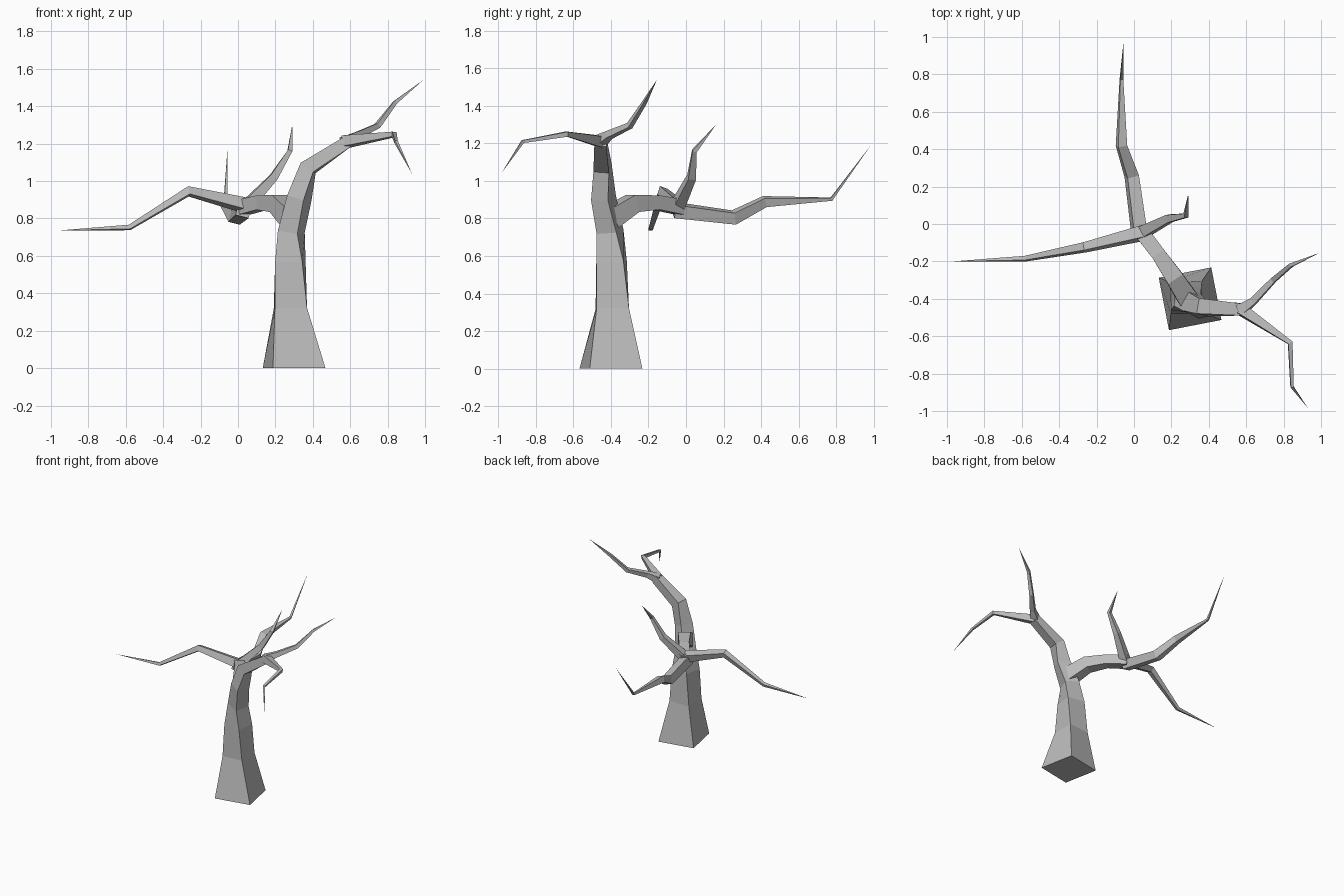
import bpy, bmesh, math
from mathutils import Vector, Matrix

cube = bpy.data.objects.get("Cube")
if cube:
    bpy.data.objects.remove(cube, do_unlink=True)

# Single grey bark colour
bark = bpy.data.materials.new("grey bark")
bark.use_nodes = True
GREY = (0.5, 0.5, 0.5, 1)
bark.diffuse_color = GREY
bark.node_tree.nodes["Principled BSDF"].inputs["Base Color"].default_value = GREY


def limb(name, ref, stations, twists=(), first_dir=None):
    """Four-sided tapering limb; stations are x, y, z, half width (0 = pointed tip)."""
    pts = [Vector(s[:3]) for s in stations]
    bm = bmesh.new()
    rings = []
    for i, p in enumerate(pts):
        size = stations[i][3]
        if size == 0:
            rings.append([bm.verts.new(p)])
            continue
        before = (p - pts[i - 1]).normalized() if i else Vector()
        after = (pts[i + 1] - p).normalized() if i + 1 < len(pts) else Vector()
        axis = (before + after).normalized()
        if i == 0 and first_dir:
            axis = Vector(first_dir)
        side = Vector(ref)
        side = (side - axis * side.dot(axis)).normalized()
        if i < len(twists):
            side = Matrix.Rotation(math.radians(twists[i]), 3, axis) @ side
        other = axis.cross(side)
        rings.append([bm.verts.new(p + (side * a + other * b) * size)
                      for a, b in ((1, 1), (-1, 1), (-1, -1), (1, -1))])
    for a, b in zip(rings, rings[1:]):
        for k in range(4):
            n = (k + 1) % 4
            bm.faces.new((a[k], a[n], b[n], b[k]) if len(b) == 4 else (a[k], a[n], b[0]))
    for end in (rings[0], rings[-1]):
        if len(end) == 4:
            bm.faces.new(end)
    bmesh.ops.recalc_face_normals(bm, faces=bm.faces)
    mesh = bpy.data.meshes.new(name)
    bm.to_mesh(mesh)
    bm.free()
    mesh.materials.append(bark)
    bpy.context.collection.objects.link(bpy.data.objects.new(name, mesh))


# Trunk, bending into the left bough
limb("trunk", (0, 1, 0), [
    (.30, -.40, 0, .143), (.28, -.393, .32, .086), (.28, -.397, .57, .073),
    (.285, -.405, .73, .056), (.328, -.44, .91, .05), (.375, -.445, 1.07, .042),
    (.585, -.457, 1.21, .032)], (11, 2, -7, -20, -25, -10), (0, 0, 1))
limb("left_back_branch", (0, .2, 1), [
    (.57, -.46, 1.21, .03), (.64, -.41, 1.245, .019), (.745, -.30, 1.295, .014),
    (.84, -.22, 1.42, .01), (.99, -.155, 1.54, 0)])
limb("left_front_branch", (0, .2, 1), [
    (.57, -.455, 1.21, .03), (.835, -.635, 1.25, .013),
    (.845, -.87, 1.21, .008), (.93, -.985, 1.04, 0)])

# Crossing bough and its three branches
limb("crossing_bough", (0, 0, 1), [
    (.295, -.41, .80, .055), (.215, -.285, .88, .047), (.13, -.16, .885, .038),
    (.03, -.03, .86, .04)])
limb("right_branch", (0, .35, 1), [
    (.06, -.045, .865, .034), (-.265, -.125, .945, .022),
    (-.58, -.185, .752, .012), (-.97, -.20, .735, 0)])
limb("back_branch", (.25, 0, 1), [
    (.03, -.06, .845, .036), (-.012, .255, .805, .032), (-.067, .42, .89, .025),
    (-.067, .775, .903, .008), (-.055, .985, 1.19, 0)])
limb("upper_branch", (0, 1, .2), [
    (.025, -.055, .845, .033), (.19, .03, 1.02, .021),
    (.277, .045, 1.16, .012), (.29, .16, 1.30, 0)])
